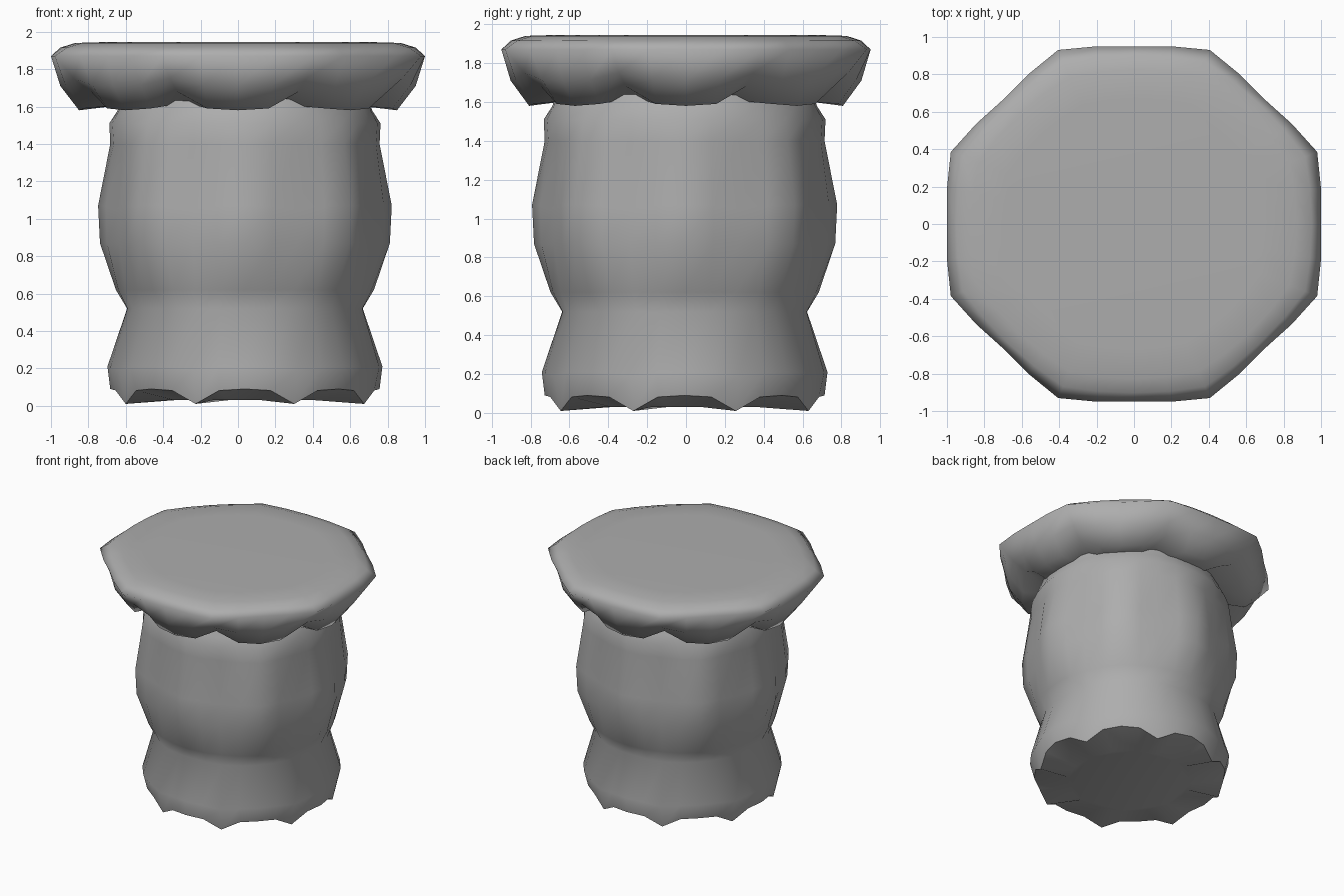
import bpy, bmesh, math

if "Cube" in bpy.data.objects:
    bpy.data.objects.remove(bpy.data.objects["Cube"], do_unlink=True)

grey = bpy.data.materials.new("cloth grey")
grey.use_nodes = True
grey.diffuse_color = (0.42, 0.42, 0.42, 1)
grey.node_tree.nodes["Principled BSDF"].inputs["Base Color"].default_value = (0.42, 0.42, 0.42, 1)

POINTS = 32


def draped(name, rings, centre=(0, 0), depth=1.0, fullness=1.0, sharp=60):
    """Loft eight-panel rings: (axis, diagonal, corner radius, z of panels, z of corners)."""
    bm = bmesh.new()
    loops = []
    for axis, diagonal, corner, z_panel, z_corner in rings:
        loop = []
        for i in range(POINTS):
            a = i * math.tau / POINTS
            # Nearest panel middle is on an axis or on a diagonal
            panel = axis if (i + 1) // 4 % 2 == 0 else diagonal
            if i % 4 == 0:
                r, z = panel, z_panel
            elif i % 4 == 2:
                r, z = corner, z_corner
            else:
                r = (panel + corner) / 2 * fullness
                z = z_panel + (z_corner - z_panel) * 0.1
            loop.append(bm.verts.new((centre[0] + r * math.cos(a),
                                      centre[1] + depth * r * math.sin(a), z)))
        loops.append(loop)
    for low, high in zip(loops, loops[1:]):
        for i in range(POINTS):
            j = (i + 1) % POINTS
            bm.faces.new((low[i], low[j], high[j], high[i]))
    bm.faces.new(loops[0])
    bm.faces.new(loops[-1])
    bmesh.ops.recalc_face_normals(bm, faces=bm.faces)
    mesh = bpy.data.meshes.new(name)
    bm.to_mesh(mesh)
    bm.free()
    mesh.materials.append(grey)
    obj = bpy.data.objects.new(name, mesh)
    bpy.context.collection.objects.link(obj)
    bpy.ops.object.select_all(action="DESELECT")
    obj.select_set(True)
    bpy.context.view_layer.objects.active = obj
    bpy.ops.object.shade_smooth_by_angle(angle=math.radians(sharp))


# Cloth-covered body: arched hem, flared skirt, tied waist, puffed middle, neck
draped("body_cover", [
    (0.45, 0.45, 0.45, 0.03, 0.03),
    (0.72, 0.71, 0.69, 0.09, 0.01),
    (0.735, 0.74, 0.73, 0.21, 0.19),
    (0.63, 0.65, 0.65, 0.52, 0.52),
    (0.69, 0.70, 0.69, 0.62, 0.62),
    (0.775, 0.79, 0.73, 0.87, 0.87),
    (0.785, 0.80, 0.73, 1.07, 1.05),
    (0.72, 0.75, 0.71, 1.40, 1.40),
    (0.725, 0.735, 0.72, 1.51, 1.51),
    (0.68, 0.69, 0.69, 1.58, 1.58),
    (0.66, 0.66, 0.66, 1.66, 1.66),
], centre=(0.037, -0.007))

# Seat cover: underside meeting the neck, scalloped hem, wide rim, flat top
draped("seat_cover", [
    (0.62, 0.62, 0.62, 1.61, 1.61),
    (0.85, 0.85, 0.85, 1.58, 1.68),
    (0.95, 0.945, 0.95, 1.71, 1.75),
    (1.00, 0.99, 1.06, 1.87, 1.87),
    (0.95, 0.95, 0.99, 1.915, 1.915),
    (0.87, 0.87, 0.90, 1.94, 1.94),
    (0.70, 0.70, 0.72, 1.945, 1.945),
], depth=0.95, fullness=0.99, sharp=110)
